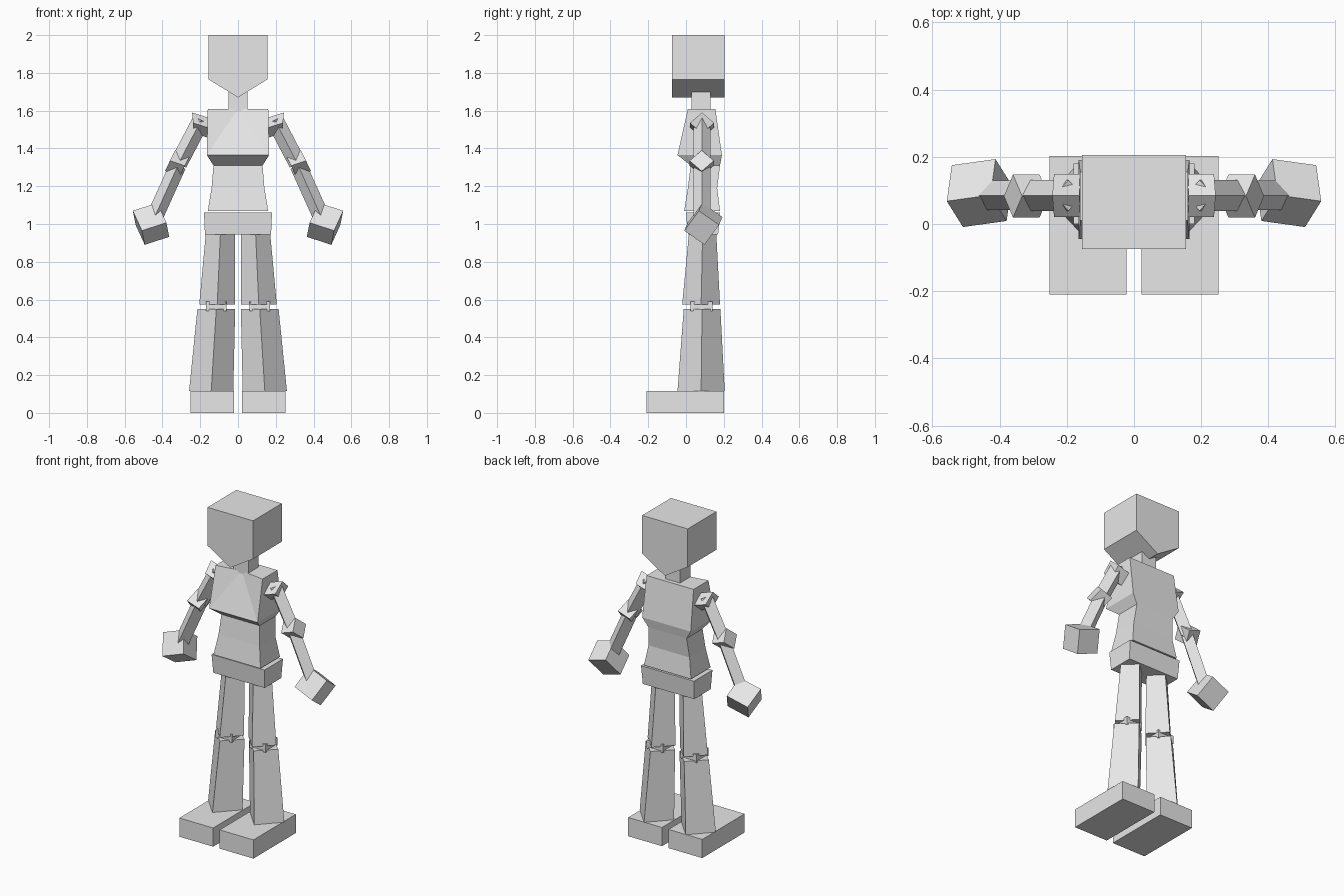
import bpy, bmesh
from mathutils import Vector

if "Cube" in bpy.data.objects:
    bpy.data.objects.remove(bpy.data.objects["Cube"])

grey = bpy.data.materials.new("light_grey")
grey.use_nodes = True
grey.diffuse_color = (0.8, 0.8, 0.8, 1)
grey.node_tree.nodes["Principled BSDF"].inputs["Base Color"].default_value = (0.8, 0.8, 0.8, 1)


def loft(name, rings, side=1):
    """Join rings of points into a closed flat-shaded solid; side=-1 mirrors it in x."""
    bm = bmesh.new()
    loops = [[bm.verts.new((p[0] * side, p[1], p[2])) for p in r] for r in rings]
    n = len(loops[0])
    for a, b in zip(loops, loops[1:]):
        for i in range(n):
            j = (i + 1) % n
            bm.faces.new((a[i], a[j], b[j], b[i]))
    bm.faces.new(loops[0])
    bm.faces.new(loops[-1])
    bmesh.ops.recalc_face_normals(bm, faces=bm.faces)
    mesh = bpy.data.meshes.new(name)
    bm.to_mesh(mesh)
    bm.free()
    mesh.materials.append(grey)
    obj = bpy.data.objects.new(name, mesh)
    bpy.context.collection.objects.link(obj)
    return obj


def rect(hx, y0, y1, z, cx=0):
    return [(cx - hx, y0, z), (cx + hx, y0, z), (cx + hx, y1, z), (cx - hx, y1, z)]


def diamond(cx, cy, z, hx, hy):
    return [(cx - hx, cy, z), (cx, cy - hy, z), (cx + hx, cy, z), (cx, cy + hy, z)]


def block(name, origin, e1, e2, e3, side):
    """Box from a corner and its three edge vectors."""
    o, a, b, c = map(Vector, (origin, e1, e2, e3))
    base = [o, o + b, o + b + c, o + c]
    loft(name, [base, [p + a for p in base]], side)


def beam(name, p0, p1, r, side):
    """Square bar with its edges turned to the front and back."""
    p0, p1 = Vector(p0), Vector(p1)
    u = Vector((0, r, 0))
    v = (p1 - p0).cross(u).normalized() * r
    loft(name, [[p + u, p + v, p - u, p - v] for p in (p0, p1)], side)


# Head with a pointed chin, and neck
chin = [(-0.155, 1.765), (0, 1.67), (0.155, 1.765), (0.155, 2.0), (-0.155, 2.0)]
loft("head", [[(x, y, z) for x, z in chin] for y in (-0.075, 0.205)])
loft("neck", [rect(0.05, 0.03, 0.13, 1.59), rect(0.05, 0.03, 0.13, 1.70)])

# Torso: half width, front y, back y, height
sections = [(0.16, -0.01, 0.18, 1.068), (0.14, 0.01, 0.165, 1.19),
            (0.13, 0.025, 0.18, 1.31), (0.165, -0.045, 0.19, 1.365)]
torso = loft("torso", [rect(*s) for s in sections] + [rect(0.16, 0.01, 0.155, 1.61)])

# Pull the middle of the collar back so the chest has a central triangular facet
bm = bmesh.new()
bm.from_mesh(torso.data)
edge = next(e for e in bm.edges if all(v.co.z > 1.6 and v.co.y < 0.05 for v in e.verts))
new = bmesh.ops.subdivide_edges(bm, edges=[edge], cuts=1)
mid = next(g for g in new["geom_inner"] if isinstance(g, bmesh.types.BMVert))
mid.co.y = 0.035
chest = next(f for f in mid.link_faces if min(v.co.z for v in f.verts) < 1.5)
for low in [v for v in chest.verts if v.co.z < 1.5]:
    face = next(f for f in mid.link_faces if low in f.verts)
    if low not in [e.other_vert(mid) for e in mid.link_edges]:
        bmesh.utils.face_split(face, mid, low)
bm.to_mesh(torso.data)
bm.free()

loft("pelvis", [rect(0.175, 0.01, 0.17, 0.945), rect(0.18, 0.0, 0.18, 1.06)])

# Limbs, described on the right (-x) and mirrored to the left
for side, tag in ((1, "right_"), (-1, "left_")):
    # Arm
    block(tag + "shoulder", (-0.243, 0.085, 1.59), (0.08, 0, -0.025),
          (0.005, 0.064, -0.055), (0.005, -0.064, -0.055), side)
    beam(tag + "upper_arm", (-0.195, 0.085, 1.55), (-0.315, 0.085, 1.32), 0.046, side)
    block(tag + "elbow", (-0.333, 0.083, 1.39), (0.079, 0, -0.027),
          (-0.027, 0.064, -0.055), (-0.027, -0.064, -0.055), side)
    beam(tag + "forearm", (-0.318, 0.085, 1.31), (-0.44, 0.085, 1.04), 0.044, side)
    block(tag + "hand", (-0.557, 0.068, 1.07), (0.13, 0.018, 0.042),
          (0.015, 0.107, -0.075), (0.048, -0.077, -0.105), side)
    # Leg
    loft(tag + "thigh", [diamond(-0.11, 0.08, 0.575, 0.095, 0.10),
                         diamond(-0.093, 0.088, 0.955, 0.077, 0.072)], side)
    loft(tag + "knee", [rect(0.055, 0.025, 0.14, 0.54, -0.115),
                        rect(0.055, 0.025, 0.14, 0.59, -0.115)], side)
    loft(tag + "shin", [diamond(-0.142, 0.08, 0.115, 0.117, 0.125),
                        diamond(-0.115, 0.085, 0.55, 0.1, 0.097)], side)
    loft(tag + "foot", [rect(0.115, -0.21, 0.202, 0, -0.137),
                        rect(0.115, -0.21, 0.202, 0.115, -0.137)], side)
